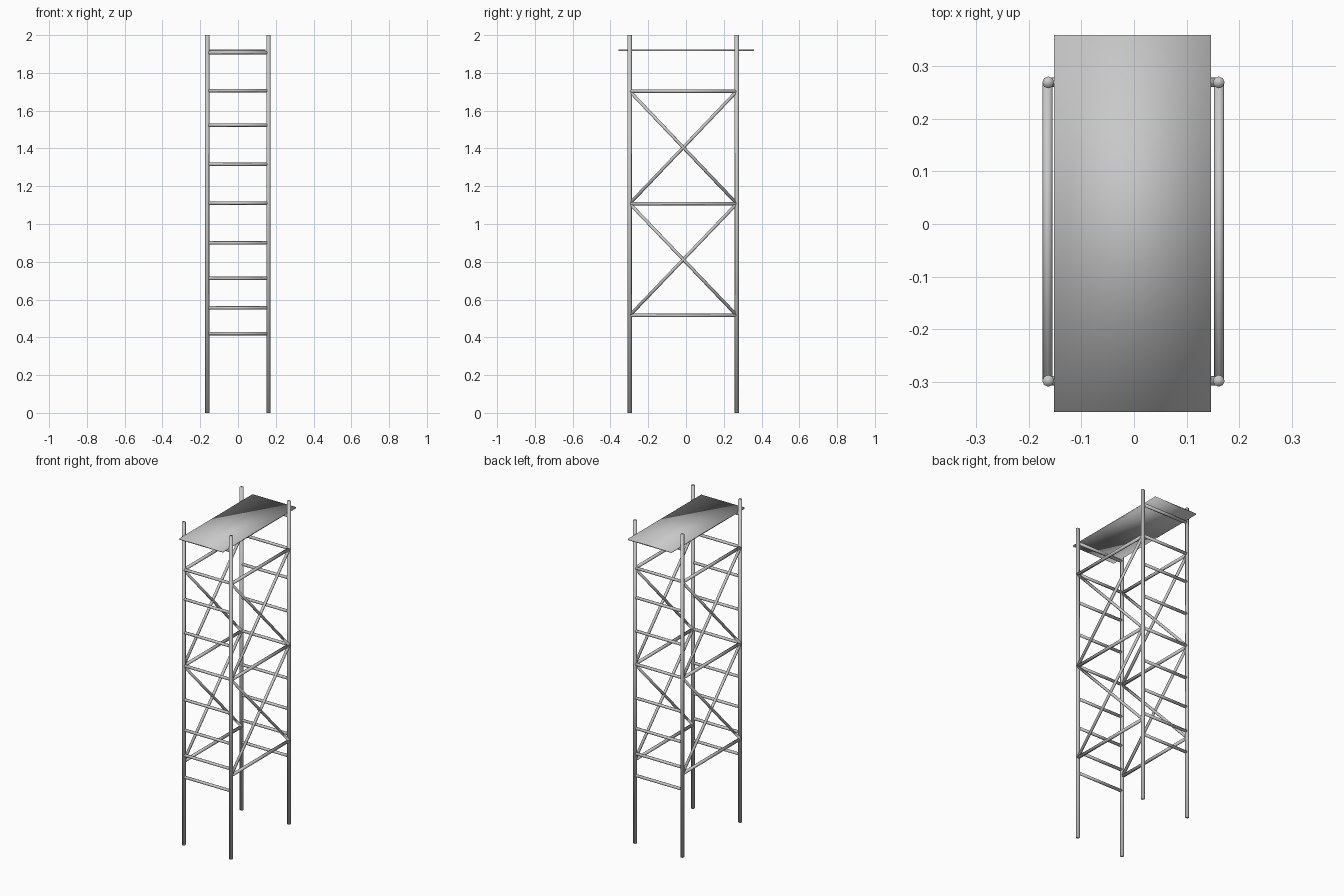
import bpy
import bmesh
from mathutils import Matrix, Vector

if "Cube" in bpy.data.objects:
    bpy.data.objects.remove(bpy.data.objects["Cube"], do_unlink=True)

steel = bpy.data.materials.new("grey_steel")
steel.use_nodes = True
GREY = (0.58, 0.58, 0.58, 1)
steel.diffuse_color = GREY
steel.node_tree.nodes["Principled BSDF"].inputs["Base Color"].default_value = GREY


def finish(name, bm):
    """Turn a bmesh into a smooth shaded object."""
    mesh = bpy.data.meshes.new(name)
    bm.to_mesh(mesh)
    bm.free()
    mesh.materials.append(steel)
    for face in mesh.polygons:
        face.use_smooth = True
    obj = bpy.data.objects.new(name, mesh)
    bpy.context.collection.objects.link(obj)


def tube(name, start, end, radius):
    """Closed round tube between two points."""
    start, end = Vector(start), Vector(end)
    axis = end - start
    turn = axis.to_track_quat("Z", "Y").to_matrix().to_4x4()
    bm = bmesh.new()
    bmesh.ops.create_cone(
        bm, cap_ends=True, segments=8, radius1=radius, radius2=radius,
        depth=axis.length,
        matrix=Matrix.Translation((start + end) / 2) @ turn)
    finish(name, bm)


SIDES = {"right": -0.163, "left": 0.161}
ENDS = {"front": -0.298, "back": 0.269}
RUNGS = (0.42, 0.556, 0.712, 0.9, 1.11, 1.316, 1.523, 1.706, 1.907)
LEVELS = (0.516, 1.108, 1.703)

# Four upright legs
for side, x in SIDES.items():
    for end, y in ENDS.items():
        tube(f"{end}_{side}_leg", (x, y, 0), (x, y, 2), 0.0113)

# Ladder rungs on the front and back
for end, y in ENDS.items():
    for i, z in enumerate(RUNGS):
        tube(f"{end}_rung_{i + 1}", (SIDES["right"], y, z),
             (SIDES["left"], y, z), 0.009)

# Side rails and crossed braces
front, back = ENDS["front"], ENDS["back"]
for side, x in (("right", -0.164), ("left", 0.162)):
    for i, z in enumerate(LEVELS):
        tube(f"{side}_rail_{i + 1}", (x, front, z), (x, back, z), 0.0095)
    for i, (low, high) in enumerate(zip(LEVELS, LEVELS[1:])):
        tube(f"{side}_rising_brace_{i + 1}", (x, front, low), (x, back, high), 0.0085)
        tube(f"{side}_falling_brace_{i + 1}", (x, front, high), (x, back, low), 0.0085)

# Thin platform board resting on the top rungs
bm = bmesh.new()
bmesh.ops.create_cube(
    bm, size=1,
    matrix=Matrix.Translation((-0.003, 0.001, 1.92)) @ Matrix.Diagonal((0.298, 0.717, 0.008, 1)))
finish("platform_board", bm)
